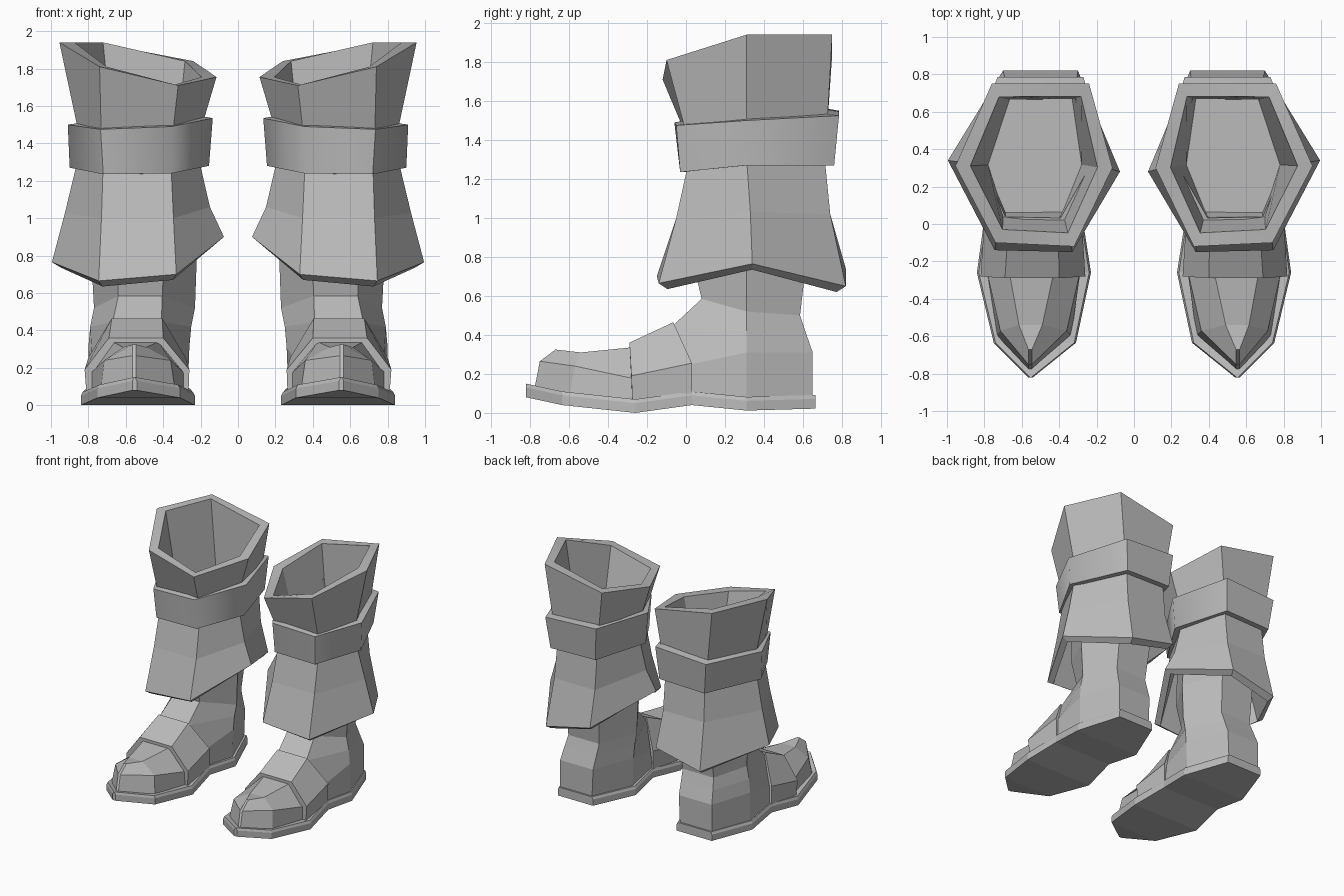
import bpy, bmesh, math
from mathutils import Vector

if "Cube" in bpy.data.objects:
    bpy.data.objects.remove(bpy.data.objects["Cube"])

leather = bpy.data.materials.new("grey_leather")
leather.diffuse_color = (0.5, 0.5, 0.5, 1)
leather.use_nodes = True
leather.node_tree.nodes["Principled BSDF"].inputs["Base Color"].default_value = leather.diffuse_color


def loft(name, rings, cap_start=False, cap_end=False, wrap=False, smooth=None):
    """Skin a list of equal-length closed rings, then mirror to the other boot."""
    bm = bmesh.new()
    vs = [[bm.verts.new(p) for p in r] for r in rings]
    n = len(vs[0])
    pairs = list(zip(vs, vs[1:])) + ([(vs[-1], vs[0])] if wrap else [])
    for a, b in pairs:
        for i in range(n):
            j = (i + 1) % n
            bm.faces.new((a[i], a[j], b[j], b[i]))
    if cap_start:
        bm.faces.new(vs[0][::-1])
    if cap_end:
        bm.faces.new(vs[-1])
    bmesh.ops.recalc_face_normals(bm, faces=bm.faces)
    me = bpy.data.meshes.new(name)
    bm.to_mesh(me)
    bm.free()
    me.materials.append(leather)
    ob = bpy.data.objects.new(name, me)
    bpy.context.collection.objects.link(ob)
    mod = ob.modifiers.new("pair", 'MIRROR')
    mod.use_mirror_merge = False
    if smooth:
        bpy.context.view_layer.objects.active = ob
        ob.select_set(True)
        bpy.ops.object.shade_smooth_by_angle(angle=math.radians(smooth))
        ob.select_set(False)
    return ob


def inset(ring, d, dz=0.0):
    """Shrink a ring sideways towards its centre by d and shift it by dz."""
    c = sum((Vector(p) for p in ring), Vector()) / len(ring)
    out = []
    for p in ring:
        v = Vector((p[0] - c.x, p[1] - c.y, 0))
        v *= 1 - d / v.length
        out.append((c.x + v.x, c.y + v.y, p[2] + dz))
    return out


def level(ring, z):
    return [(p[0], p[1], z) for p in ring]


# Hexagon order: front outer, outer, back outer, back inner, inner, front inner

# Flared cuff with a hollow inside
cuff_top = [(.74, -.10, 1.81), (.955, .31, 1.94), (.76, .75, 1.94),
            (.24, .75, 1.84), (.115, .30, 1.755), (.32, -.12, 1.71)]
cuff_low = [(.73, .01, 1.40), (.84, .31, 1.40), (.69, .72, 1.40),
            (.30, .72, 1.40), (.22, .31, 1.40), (.355, .01, 1.40)]
lip = inset(cuff_top, .08)
loft("cuff", [cuff_low, cuff_top, lip, level(inset(cuff_low, .06), 1.38)],
     cap_end=True, smooth=25)

# Thick strap around the shin
strap_top = [(.735, -.05, 1.475), (.91, .31, 1.50), (.73, .785, 1.525),
             (.27, .785, 1.55), (.135, .30, 1.535), (.355, -.06, 1.49)]
strap_low = [(.72, -.03, 1.235), (.90, .31, 1.27), (.70, .76, 1.27),
             (.29, .76, 1.28), (.155, .30, 1.28), (.355, -.03, 1.24)]
loft("strap", [inset(strap_top, .10, .015), strap_top, strap_low, inset(strap_low, .10)],
     wrap=True, smooth=62)

# Flared skirt over the ankle, hollow underneath
skirt_top = [(.72, .02, 1.32), (.855, .31, 1.32), (.67, .71, 1.32),
             (.31, .71, 1.32), (.21, .31, 1.32), (.36, .02, 1.32)]
skirt_mid = [(.73, -.05, 1.0), (.925, .33, 1.03), (.68, .74, 1.02),
             (.31, .74, 1.02), (.15, .30, 1.06), (.345, -.05, 1.0)]
skirt_low = [(.745, -.14, .665), (.995, .34, .765), (.70, .82, .65),
             (.30, .82, .74), (.075, .28, .90), (.33, -.15, .70)]
hem = inset(skirt_low, .05, -.03)
loft("skirt", [skirt_top, skirt_mid, skirt_low, hem, inset(skirt_mid, .06), inset(skirt_top, .06)])


def hexring(front, mid, back):
    """Each argument is (outer x, inner x, y, z)."""
    rows = (front, mid, back)
    return ([(r[0], r[2], r[3]) for r in rows]
            + [(r[1], r[2], r[3]) for r in reversed(rows)])


# Ankle and heel
loft("ankle", [
    hexring((.78, .30, .0, .07), (.80, .27, .31, .05), (.69, .40, .65, .07)),
    hexring((.78, .30, .03, .25), (.80, .26, .31, .31), (.69, .39, .65, .31)),
    hexring((.67, .41, -.07, .445), (.79, .25, .31, .42), (.675, .385, .615, .41)),
    hexring((.64, .405, .08, .585), (.77, .23, .31, .52), (.66, .38, .585, .50)),
    hexring((.65, .395, .03, .80), (.785, .22, .31, .80), (.66, .36, .62, .80)),
    hexring((.66, .39, .05, 1.2), (.79, .25, .31, 1.2), (.66, .34, .65, 1.2)),
], cap_start=True, cap_end=True)

# Instep band crossing the foot: bottom, side crease and top rows
loft("instep_band", [
    hexring((.81, .265, -.275, .06), (.82, .26, -.28, .19), (.69, .40, -.29, .36)),
    hexring((.795, .28, .03, .08), (.80, .28, .03, .255), (.675, .405, -.065, .465)),
], cap_start=True, cap_end=True)

# Toe cap
loft("toe_cap", [
    hexring((.79, .285, -.24, .05), (.79, .285, -.24, .17), (.67, .425, -.24, .34)),
    hexring((.735, .335, -.60, .07), (.715, .36, -.57, .24), (.615, .49, -.54, .31)),
    hexring((.565, .545, -.78, .11), (.565, .545, -.75, .265), (.565, .545, -.67, .325)),
], cap_start=True, cap_end=True)

# Wavy sole: outline rows of (outer x, inner x, y, bottom z)
rows = [(.565, .54, -.82, .08), (.75, .31, -.635, .04), (.84, .23, -.26, .0),
        (.80, .275, .03, .04), (.82, .24, .31, .012), (.70, .38, .665, .022)]
sole = []
for xo, xi, y, z in rows:
    sole.append([(xo, y, z), (xo, y, z + .05), (xo - .01, y, z + .07),
                 (xi + .01, y, z + .07), (xi, y, z + .05), (xi, y, z)])
loft("sole", sole, cap_start=True, cap_end=True)
